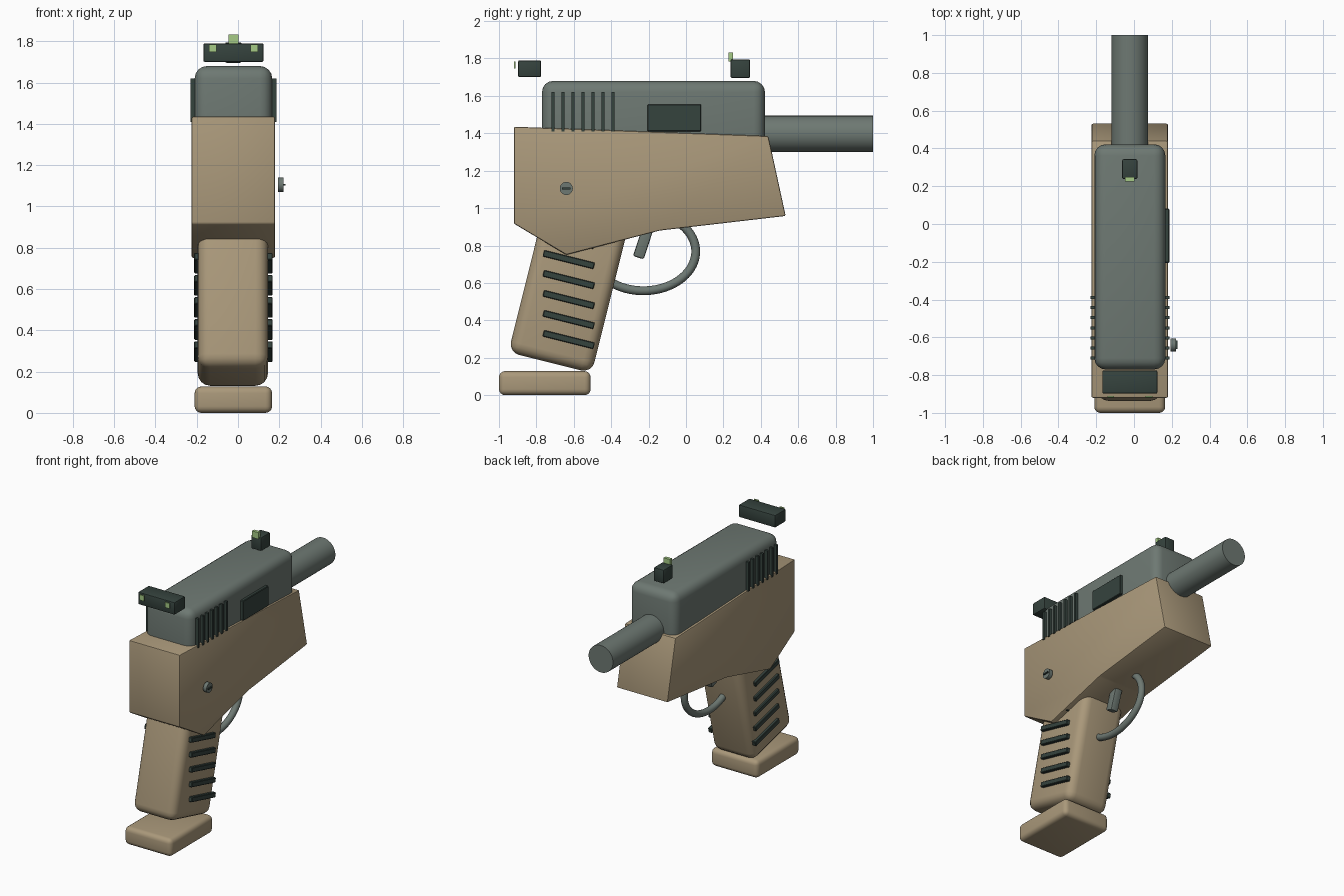
import bpy, bmesh, math
from mathutils import Matrix

if "Cube" in bpy.data.objects:
    bpy.data.objects.remove(bpy.data.objects["Cube"])

CX = -0.022  # centre plane of the model


def material(name, rgb):
    m = bpy.data.materials.new(name)
    m.diffuse_color = (*rgb, 1)
    m.use_nodes = True
    m.node_tree.nodes["Principled BSDF"].inputs["Base Color"].default_value = m.diffuse_color
    return m


TAN = material("tan", (0.40, 0.315, 0.195))
SLATE = material("slate", (0.155, 0.19, 0.17))
DARK = material("dark", (0.036, 0.056, 0.048))
GREEN = material("green", (0.38, 0.60, 0.24))


def finish(name, bm, mat, bevel=0.0, segments=4):
    bmesh.ops.recalc_face_normals(bm, faces=bm.faces)
    if bevel:
        bmesh.ops.bevel(bm, geom=bm.edges[:], offset=bevel, segments=segments,
                        profile=0.5, affect='EDGES', clamp_overlap=True)
    me = bpy.data.meshes.new(name)
    bm.to_mesh(me)
    bm.free()
    me.materials.append(mat)
    ob = bpy.data.objects.new(name, me)
    bpy.context.collection.objects.link(ob)
    bpy.ops.object.select_all(action='DESELECT')
    ob.select_set(True)
    bpy.context.view_layer.objects.active = ob
    bpy.ops.object.shade_smooth_by_angle(angle=math.radians(35))
    return ob


def box(name, loc, size, mat, bevel=0.0, tilt=0.0, segments=4):
    bm = bmesh.new()
    bmesh.ops.create_cube(bm, size=1, matrix=Matrix.Diagonal((*size, 1)))
    ob = finish(name, bm, mat, bevel, segments)
    ob.location = loc
    ob.rotation_euler.x = math.radians(tilt)
    return ob


def span(name, x, y, z, mat, bevel=0.0, segments=4):
    """Box given by its (min, max) on each axis."""
    return box(name, [(a + b) / 2 for a, b in (x, y, z)],
               [b - a for a, b in (x, y, z)], mat, bevel, 0, segments)


def cylinder(name, loc, radius, depth, axis, mat, sides=40):
    bm = bmesh.new()
    rot = Matrix.Rotation(math.pi / 2, 4, 'X' if axis == 'Y' else 'Y')
    bmesh.ops.create_cone(bm, cap_ends=True, segments=sides, radius1=radius,
                          radius2=radius, depth=depth, matrix=rot)
    ob = finish(name, bm, mat)
    ob.location = loc
    return ob


# Frame: side profile extruded across the width
profile = [(-0.92, 1.435), (0.44, 1.385), (0.533, 0.958),
           (-0.14, 0.88), (-0.64, 0.75), (-0.92, 0.917)]
bm = bmesh.new()
face = bm.faces.new([bm.verts.new((-0.225, y, z)) for y, z in profile])
ext = bmesh.ops.extrude_face_region(bm, geom=[face])
bmesh.ops.translate(bm, vec=(0.405, 0, 0),
                    verts=[g for g in ext["geom"] if isinstance(g, bmesh.types.BMVert)])
finish("frame", bm, TAN, 0.008, 2)

# Grip and base plate
box("grip", (CX - 0.003, -0.624, 0.586), (0.34, 0.46, 0.85), TAN, 0.06, -14)
span("base_plate", (-0.21, 0.165), (-1.0, -0.51), (0, 0.128), TAN, 0.032)

# Grip ribs, both sides
for side in (-1, 1):
    for i in range(6):
        box(f"grip_rib_{i}", (CX + side * 0.175, -0.627, 0.297 + 0.107 * i),
            (0.03, 0.28, 0.035), DARK, 0.004, -14, 1)

# Slide and barrel
span("slide", (-0.21, 0.166), (-0.77, 0.422), (1.2, 1.68), SLATE, 0.06)
cylinder("barrel", (CX, 0.65, 1.397), 0.097, 0.70, 'Y', SLATE)

# Slide serrations, both sides
for side in (-1, 1):
    for i in range(7):
        box(f"serration_{i}", (CX + side * 0.194, -0.71 + 0.0535 * i, 1.515),
            (0.03, 0.016, 0.21), DARK)

# Side port
span("side_port", (0.15, 0.187), (-0.206, 0.081), (1.41, 1.555), DARK, 0.004, 1)

# Sights with marker dots
span("rear_sight", (-0.168, 0.124), (-0.898, -0.775), (1.70, 1.79), DARK, 0.008, 2)
for side in (-1, 1):
    box("rear_sight_dot", (CX + side * 0.101, -0.915, 1.766), (0.036, 0.009, 0.038), GREEN)
span("front_sight", (-0.063, 0.018), (0.238, 0.343), (1.696, 1.795), DARK, 0.008, 2)
span("front_sight_dot", (-0.047, 0.003), (0.226, 0.25), (1.785, 1.832), GREEN)

# Trigger
box("trigger", (CX, -0.216, 0.854), (0.06, 0.06, 0.25), SLATE, 0.01, -18, 2)

# Trigger guard: round tube swept along an elliptical arc
bm = bmesh.new()
steps, sides, r = 40, 16, 0.0235
rings = []
for i in range(steps + 1):
    t = math.radians(-160 + 225 * i / steps)
    y, z = -0.228 + 0.28 * math.cos(t), 0.768 + 0.21 * math.sin(t)
    ny, nz = 0.21 * math.cos(t), 0.28 * math.sin(t)
    n = math.hypot(ny, nz)
    ring = []
    for j in range(sides):
        a = 2 * math.pi * j / sides
        c = r * math.cos(a) / n
        ring.append(bm.verts.new((CX + r * math.sin(a), y + c * ny, z + c * nz)))
    rings.append(ring)
for p, q in zip(rings, rings[1:]):
    for j in range(sides):
        k = (j + 1) % sides
        bm.faces.new((p[j], p[k], q[k], q[j]))
bm.faces.new(rings[0])
bm.faces.new(rings[-1])
finish("trigger_guard", bm, SLATE)

# Screw on the right side
cylinder("screw", (0.208, -0.64, 1.105), 0.035, 0.027, 'X', SLATE, 24)
box("screw_slot", (0.224, -0.64, 1.105), (0.012, 0.046, 0.009), DARK)
